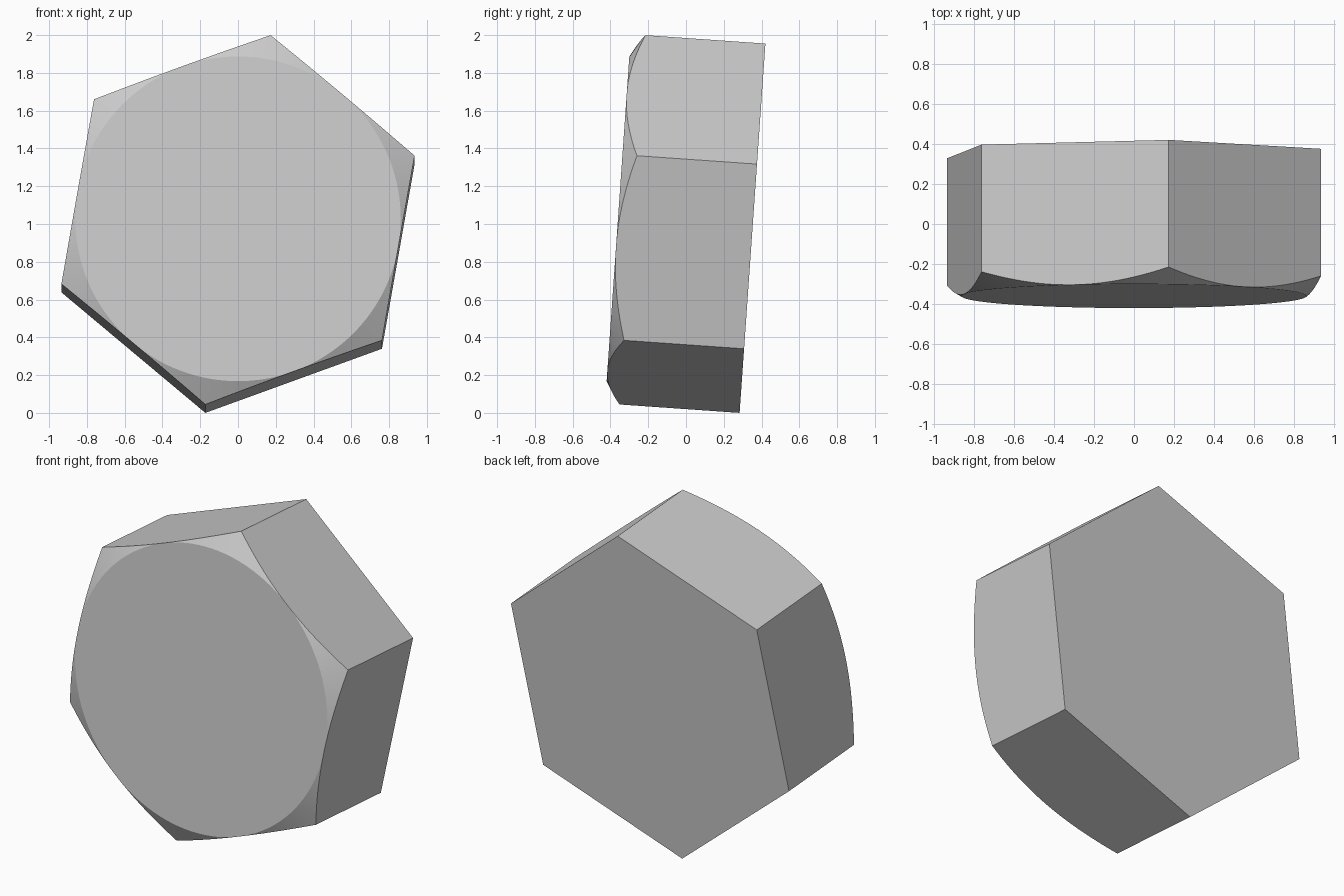
import bpy, bmesh
from math import sin, cos, tan, pi, radians

if "Cube" in bpy.data.objects:
    bpy.data.objects.remove(bpy.data.objects["Cube"])

R = 0.995                 # corner radius
A = R * cos(pi / 6)       # flat-side radius = radius of the front disc
HALF = 0.357              # half thickness
SEG = 24                  # rim steps per side
START = radians(20)       # angle of the first corner

bm = bmesh.new()

def point(radius, angle, y):
    return bm.verts.new((radius * cos(angle), y, radius * sin(angle)))

# Front disc, conical chamfer rim and back corners
disc, rim, back = [], [], []
for i in range(6 * SEG):
    side_angle = (i % SEG) / SEG * pi / 3
    angle = START + i / SEG * pi / 3
    r = A / cos(side_angle - pi / 6)
    disc.append(point(A, angle, -HALF))
    rim.append(point(r, angle, -HALF + (r - A) * tan(radians(30))))
    if i % SEG == 0:
        back.append(point(R, angle, HALF))

# Flat caps
bm.faces.new(disc)
bm.faces.new(back)

# Chamfer strips
n = len(rim)
for i in range(n):
    j = (i + 1) % n
    bm.faces.new((disc[i], disc[j], rim[j], rim[i]))

# Six flat sides with curved front edges
for s in range(6):
    edge = [rim[(s * SEG + k) % n] for k in range(SEG + 1)]
    bm.faces.new(edge + [back[(s + 1) % 6], back[s]])

bmesh.ops.remove_doubles(bm, verts=bm.verts, dist=1e-5)
bmesh.ops.recalc_face_normals(bm, faces=bm.faces)

mesh = bpy.data.meshes.new("hex_bolt_head")
bm.to_mesh(mesh)
bm.free()

# Place with a slight backward lean
head = bpy.data.objects.new("hex_bolt_head", mesh)
bpy.context.collection.objects.link(head)
head.rotation_euler.x = radians(-4)
head.location = (0, -0.004, 1.0025)

bpy.context.view_layer.objects.active = head
head.select_set(True)
bpy.ops.object.shade_smooth_by_angle(angle=radians(20))
